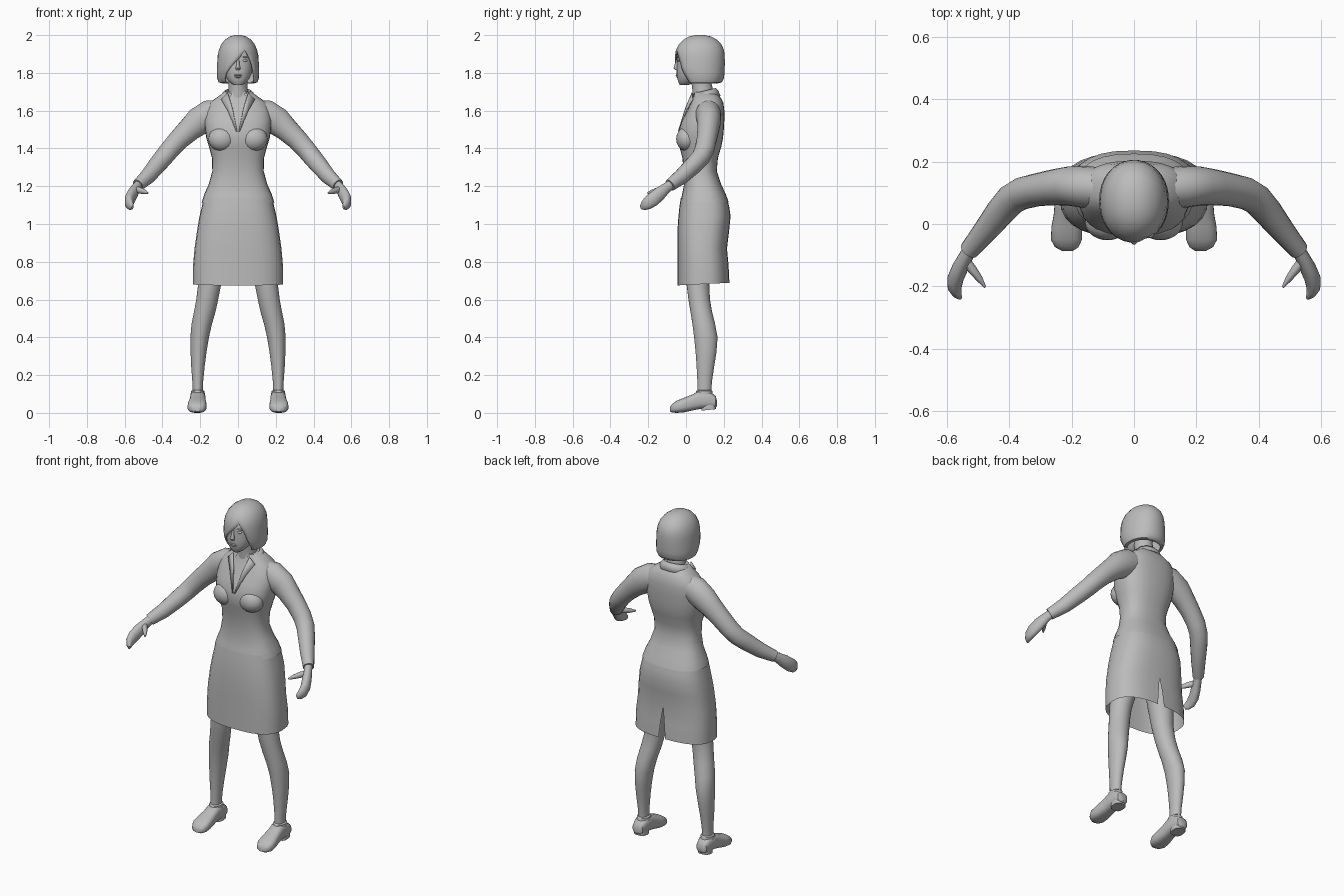
import bpy, bmesh, math
from mathutils import Vector

grey = bpy.data.materials.new("plain grey")
grey.diffuse_color = (0.5, 0.5, 0.5, 1)


def finish(ob, angle=45):
    bpy.ops.object.select_all(action='DESELECT')
    ob.select_set(True)
    bpy.context.view_layer.objects.active = ob
    bpy.ops.object.shade_smooth_by_angle(angle=math.radians(angle))


def skin(name, rings, caps=(True, True), mirror=False, thick=0):
    """Join rows of points with quads; rows whose ends meet close up."""
    bm = bmesh.new()
    rows = [[bm.verts.new(p) for p in r] for r in rings]
    for r, s in zip(rows, rows[1:]):
        for i in range(len(r) - 1):
            bm.faces.new((r[i], r[i + 1], s[i + 1], s[i]))
    for row, cap in zip((rows[0], rows[-1]), caps):
        if cap:
            bm.faces.new(row[:-1])
    bmesh.ops.remove_doubles(bm, verts=bm.verts, dist=1e-5)
    bmesh.ops.recalc_face_normals(bm, faces=bm.faces)
    me = bpy.data.meshes.new(name)
    bm.to_mesh(me)
    bm.free()
    me.materials.append(grey)
    ob = bpy.data.objects.new(name, me)
    bpy.context.collection.objects.link(ob)
    finish(ob)
    if thick:
        m = ob.modifiers.new("thickness", 'SOLIDIFY')
        m.thickness = thick
    if mirror:
        ob.modifiers.new("mirror", 'MIRROR')
    return ob


def oval(a0=0, a1=360, n=2.0, count=28):
    """Superellipse outline between two angles."""
    pts = []
    for i in range(count + 1):
        a = math.radians(a0 + (a1 - a0) * i / count)
        c, s = math.cos(a), math.sin(a)
        pts.append((math.copysign(abs(c) ** (2 / n), c),
                    math.copysign(abs(s) ** (2 / n), s)))
    return pts


def ring(z, cx, cy, rx, ry, a0=0, a1=360, n=2.0, tilt=0):
    return [Vector((cx + u * rx, cy + v * ry, z + tilt * v * ry))
            for u, v in oval(a0, a1, n)]


def tube(name, path, mirror=True):
    """Tube along points (x, y, z, horizontal radius, upright radius)."""
    P = [Vector(p[:3]) for p in path]
    rings = []
    for i, p in enumerate(path):
        d = (P[min(i + 1, len(P) - 1)] - P[max(i - 1, 0)]).normalized()
        a = d.cross(Vector((0, 0, 1))).normalized()
        b = a.cross(d)
        rings.append([P[i] + a * u * p[3] + b * v * p[4] for u, v in oval(count=18)])
    return skin(name, rings, mirror=mirror)


def ball(name, loc, size, mirror=False):
    rings = []
    for i in range(1, 10):
        t = math.pi * i / 10
        rings.append(ring(loc[2] + size[2] * math.cos(t), loc[0], loc[1],
                          size[0] * math.sin(t), size[1] * math.sin(t)))
    return skin(name, rings, mirror=mirror)


# jacket body: z, centre y, half width, half depth
skin("jacket_body", [ring(z, 0, cy, rx, ry, n=2.5) for z, cy, rx, ry in (
    (1.115, .098, .192, .128), (1.16, .095, .178, .115), (1.21, .088, .155, .098),
    (1.28, .075, .136, .088), (1.35, .075, .138, .094), (1.41, .076, .154, .111),
    (1.455, .077, .168, .119), (1.50, .081, .175, .119), (1.55, .091, .178, .112),
    (1.60, .105, .172, .098), (1.645, .111, .148, .086), (1.675, .109, .105, .071),
    (1.70, .10, .07, .058))], caps=(False, True))
ball("bust", (.085, .005, 1.45), (.072, .057, .065), mirror=True)

# collar and lapels
skin("collar", [ring(z, 0, cy, rx, ry, -60, 240, tilt=.25) for z, cy, rx, ry in (
    (1.66, .105, .10, .078), (1.69, .10, .084, .07), (1.705, .095, .07, .062))],
    caps=(False, False), thick=.006)
skin("lapel", [[(.055, .03, 1.695), (.09, .033, 1.66)],
               [(.03, -.004, 1.615), (.055, .0, 1.60)],
               [(.004, -.043, 1.49), (.010, -.042, 1.49)]],
     caps=(False, False), mirror=True, thick=.005)

# sleeves
tube("sleeve", [
    (.08, .112, 1.59, .065, .07), (.15, .118, 1.578, .068, .08),
    (.21, .122, 1.542, .063, .076), (.255, .118, 1.502, .058, .064),
    (.31, .11, 1.45, .053, .056), (.36, .098, 1.395, .052, .052),
    (.395, .078, 1.352, .05, .05), (.43, .038, 1.31, .047, .048),
    (.48, -.025, 1.25, .039, .042), (.53, -.085, 1.205, .031, .033)])

# hands
tube("hand", [
    (.52, -.07, 1.215, .022, .025), (.54, -.105, 1.19, .023, .028),
    (.558, -.14, 1.16, .026, .036), (.573, -.175, 1.13, .026, .038),
    (.576, -.205, 1.108, .022, .033), (.568, -.225, 1.095, .015, .024),
    (.558, -.238, 1.088, .006, .012)])
tube("thumb", [
    (.545, -.11, 1.185, .014, .016), (.52, -.145, 1.178, .015, .017),
    (.497, -.175, 1.171, .011, .013), (.478, -.203, 1.164, .004, .005)])

# skirt, with a slit that opens at the back
skin("skirt", [ring(z, 0, cy, rx, ry, 90 + g, 450 - g, n=2.6, tilt=t)
               for z, cy, rx, ry, g, t in (
    (1.135, .095, .182, .123, 0, 0), (1.09, .097, .192, .132, 0, 0),
    (1.04, .098, .204, .138, 0, 0), (.97, .092, .216, .137, 0, 0),
    (.87, .086, .23, .131, 0, 0), (.78, .09, .238, .135, 1.2, .03),
    (.682, .0925, .239, .1375, 2.6, .05))], caps=(False, False))

# legs
skin("leg", [ring(z, cx, cy, rx, ry) for z, cx, cy, rx, ry in (
    (.95, .105, .085, .085, .085), (.80, .13, .07, .072, .072),
    (.68, .15, .063, .061, .060), (.60, .163, .07, .058, .057),
    (.54, .175, .08, .057, .057), (.47, .192, .094, .054, .060),
    (.40, .203, .105, .049, .062), (.32, .209, .106, .042, .055),
    (.25, .212, .103, .036, .047), (.17, .213, .099, .029, .039),
    (.12, .213, .097, .027, .037), (.07, .213, .097, .027, .037))], mirror=True)

# shoes: y, centre x, half width, sole height, top height
skin("shoe", [[(cx + u * hw, y, (zb + zt) / 2 + v * (zt - zb) / 2)
               for u, v in oval(n=2.7)] for y, cx, hw, zb, zt in (
    (.165, .213, .018, .035, .06), (.157, .213, .033, .027, .09),
    (.125, .213, .041, .025, .112), (.07, .213, .042, .02, .117),
    (.035, .214, .043, .013, .098), (-.01, .216, .049, .003, .08),
    (-.05, .217, .05, 0, .064), (-.074, .216, .038, .002, .047),
    (-.086, .214, .018, .008, .03))], mirror=True)
skin("shoe_opening", [ring(z, .213, .097, rx, ry) for z, rx, ry in (
    (.095, .038, .045), (.115, .036, .043), (.12, .028, .037))], mirror=True)
skin("shoe_heel", [ring(z, .213, .12, .036, .038, n=2.8, tilt=.1)
                   for z in (.016, .045)], mirror=True)

# neck and head
skin("neck", [ring(z, 0, cy, rx, ry) for z, cy, rx, ry in (
    (1.64, .095, .06, .06), (1.70, .09, .052, .055),
    (1.74, .083, .049, .053), (1.80, .075, .05, .055))])
skin("head", [ring(z, 0, cy, rx, ry, n=2.2) for z, cy, rx, ry in (
    (1.735, -.012, .02, .02), (1.745, 0, .038, .038), (1.765, .012, .056, .057),
    (1.79, .024, .07, .073), (1.82, .04, .079, .09), (1.855, .05, .085, .098),
    (1.89, .058, .088, .106), (1.925, .065, .083, .105), (1.955, .07, .06, .08))])

# face details
skin("nose", [ring(z, 0, cy, rx, ry, n=2.0) for z, cy, rx, ry in (
    (1.875, -.044, .006, .006), (1.845, -.05, .008, .01),
    (1.825, -.05, .013, .016), (1.816, -.048, .011, .010))])
ball("upper_lip", (0, -.046, 1.788), (.022, .009, .005))
ball("lower_lip", (0, -.043, 1.779), (.019, .009, .006))
ball("eye", (.036, -.038, 1.866), (.015, .008, .007), mirror=True)
ball("eyebrow", (.037, -.039, 1.884), (.019, .007, .003), mirror=True)

# bob hair: opening at the front, parted to one side and swept across
hair = skin("bob_hair", [ring(z, 0, cy, rx, ry, -90 + right, 270 + left, n=2.1)
                         for z, cy, rx, ry, left, right in (
    (2.0, .075, .02, .025, 20, 20), (1.992, .075, .045, .06, 20, 20),
    (1.975, .075, .07, .09, 20, 20), (1.95, .075, .09, .114, 20, 20),
    (1.92, .074, .102, .128, 20, 20), (1.89, .073, .108, .132, 8, 30),
    (1.86, .073, .11, .133, -6, 38), (1.83, .073, .112, .132, -20, 43),
    (1.80, .076, .112, .128, -32, 47), (1.77, .082, .110, .118, -38, 50),
    (1.75, .083, .103, .106, -40, 52), (1.745, .083, .088, .09, -40, 52))],
    caps=(True, False), thick=.007)
